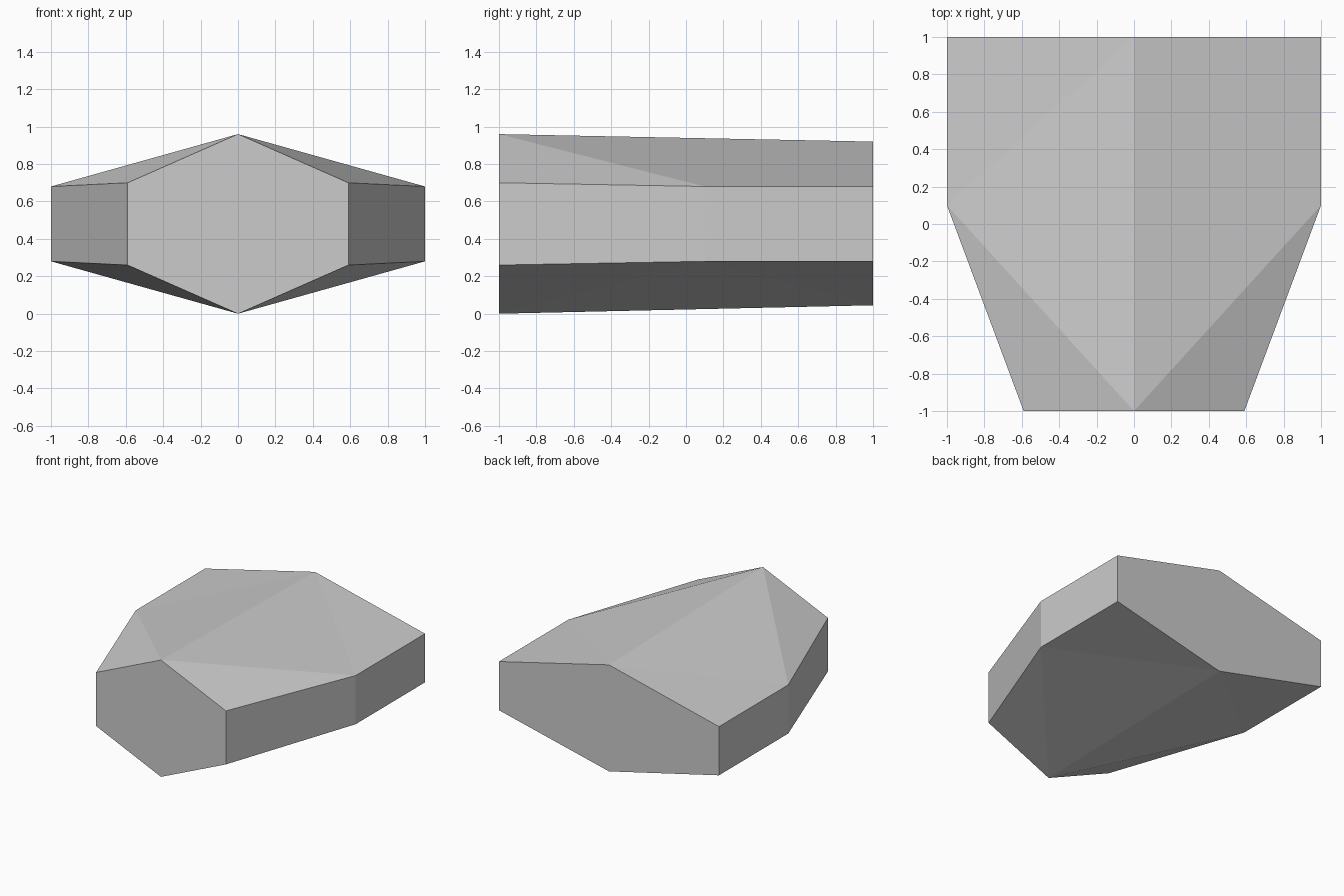
import bpy
import bmesh

cube = bpy.data.objects.get("Cube")
if cube:
    bpy.data.objects.remove(cube, do_unlink=True)

# Single grey material
grey = bpy.data.materials.new("light_grey")
grey.use_nodes = True
colour = (0.6, 0.6, 0.6, 1)
grey.diffuse_color = colour
grey.node_tree.nodes["Principled BSDF"].inputs["Base Color"].default_value = colour

# Key points of the faceted hull
bm = bmesh.new()
points = {"front_top": (0, -1, 0.96), "front_low": (0, -1, 0.0),
          "back_top": (0, 1, 0.92), "back_low": (0, 1, 0.045)}
for side, s in (("left", 1), ("right", -1)):
    for level, front_z, rear_z in (("top", 0.70, 0.68), ("low", 0.26, 0.28)):
        points[f"{side}_nose_{level}"] = (s * 0.59, -1, front_z)
        points[f"{side}_mid_{level}"] = (s, 0.1, rear_z)
        points[f"{side}_tail_{level}"] = (s, 1, rear_z)
v = {name: bm.verts.new(co) for name, co in points.items()}


def face(*names):
    bm.faces.new([v[n] for n in names])


# Hexagonal end caps
for end, part in (("front", "nose"), ("back", "tail")):
    face(f"{end}_top", f"left_{part}_top", f"left_{part}_low",
         f"{end}_low", f"right_{part}_low", f"right_{part}_top")

# Side walls and sloping facets above and below
for side in ("left", "right"):
    for a, b in (("nose", "mid"), ("mid", "tail")):
        face(f"{side}_{a}_top", f"{side}_{b}_top", f"{side}_{b}_low", f"{side}_{a}_low")
    for level in ("top", "low"):
        nose, mid, tail = (f"{side}_{p}_{level}" for p in ("nose", "mid", "tail"))
        front, back = f"front_{level}", f"back_{level}"
        face(front, nose, mid)
        face(front, mid, back)
        face(mid, tail, back)

bmesh.ops.recalc_face_normals(bm, faces=bm.faces[:])
mesh = bpy.data.meshes.new("faceted_block")
bm.to_mesh(mesh)
bm.free()
mesh.materials.append(grey)
block = bpy.data.objects.new("faceted_block", mesh)
bpy.context.collection.objects.link(block)
